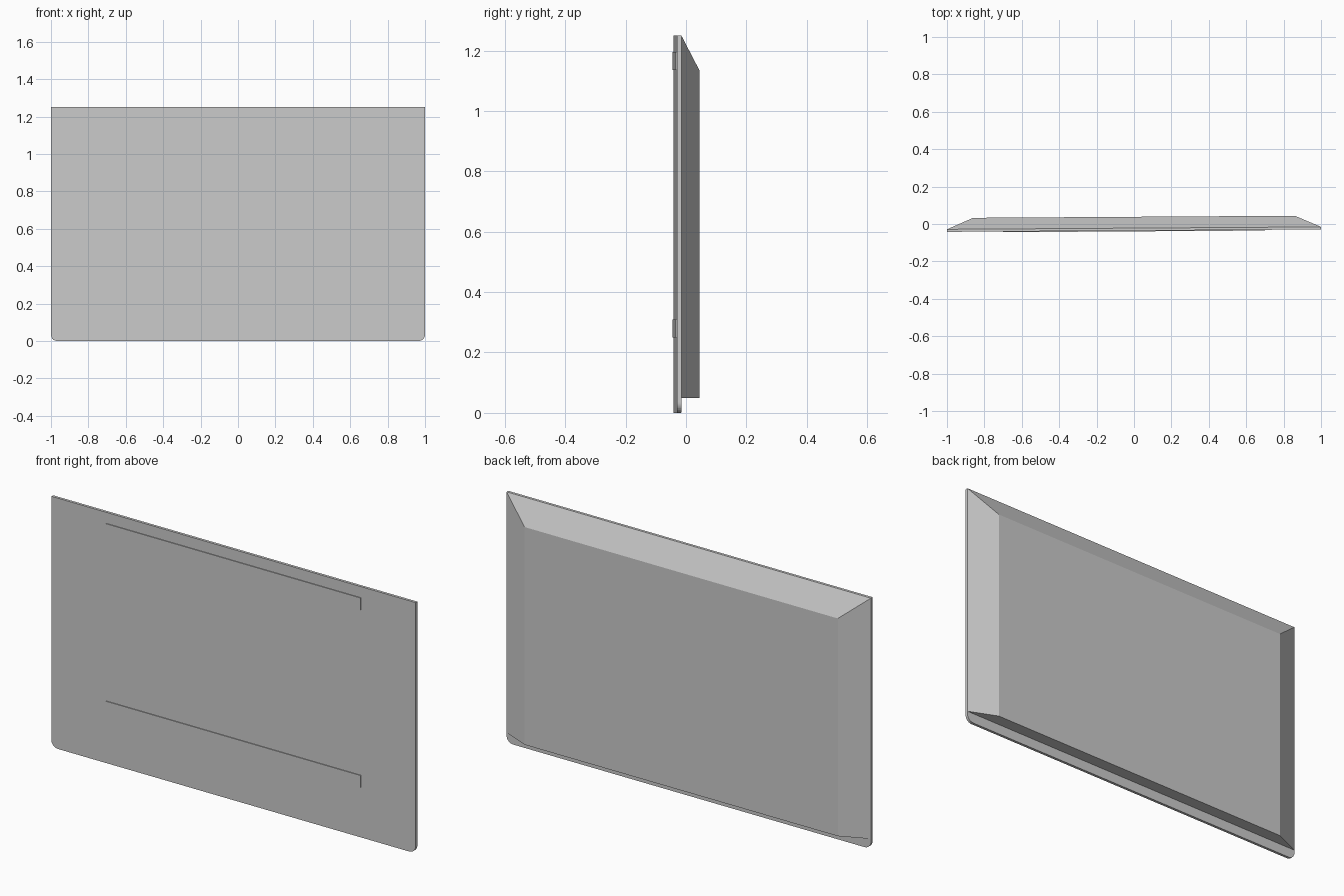
import bpy, bmesh, math
from mathutils import Matrix

if "Cube" in bpy.data.objects:
    bpy.data.objects.remove(bpy.data.objects["Cube"])

TURN = Matrix.Rotation(math.radians(0.37), 4, 'Z')
W, H = 1.0, 1.25            # half width, height
Y_FRONT, Y_SEAM, Y_BACK = -0.0355, -0.022, 0.0385


def loft(name, front, back, y0, y1):
    """Solid between two matching (x, z) outlines at depths y0 and y1."""
    bm = bmesh.new()
    a = [bm.verts.new((x, y0, z)) for x, z in front]
    b = [bm.verts.new((x, y1, z)) for x, z in back]
    bm.faces.new(a)
    bm.faces.new(b[::-1])
    n = len(a)
    for i in range(n):
        j = (i + 1) % n
        bm.faces.new((a[j], a[i], b[i], b[j]))
    bmesh.ops.recalc_face_normals(bm, faces=bm.faces[:])
    bm.transform(TURN)
    me = bpy.data.meshes.new(name)
    bm.to_mesh(me)
    bm.free()
    ob = bpy.data.objects.new(name, me)
    bpy.context.collection.objects.link(ob)
    return ob


def rect(hw, z0, z1):
    return [(-hw, z0), (hw, z0), (hw, z1), (-hw, z1)]


# front plate: square top corners, rounded bottom corners
R, STEPS = 0.035, 8
arc = [(W - R + R * math.sin(t), R - R * math.cos(t))
       for t in (math.pi / 2 * i / STEPS for i in range(STEPS + 1))]
right = arc + [(W, H)]
outline = right + [(-x, z) for x, z in reversed(right)]
loft("front_plate", outline, outline, Y_FRONT, Y_SEAM)

# back housing: sloped sides and top, flat underside
loft("back_housing", rect(W, 0.05, H), rect(0.86, 0.05, 1.135), Y_SEAM, Y_BACK)

# thin raised strips across the front
for label, z in (("lower", 0.25), ("upper", 1.135)):
    strip = rect(0.7, z, z + 0.06)
    loft(label + "_front_strip", strip, strip, Y_FRONT - 0.004, Y_FRONT + 0.004)
